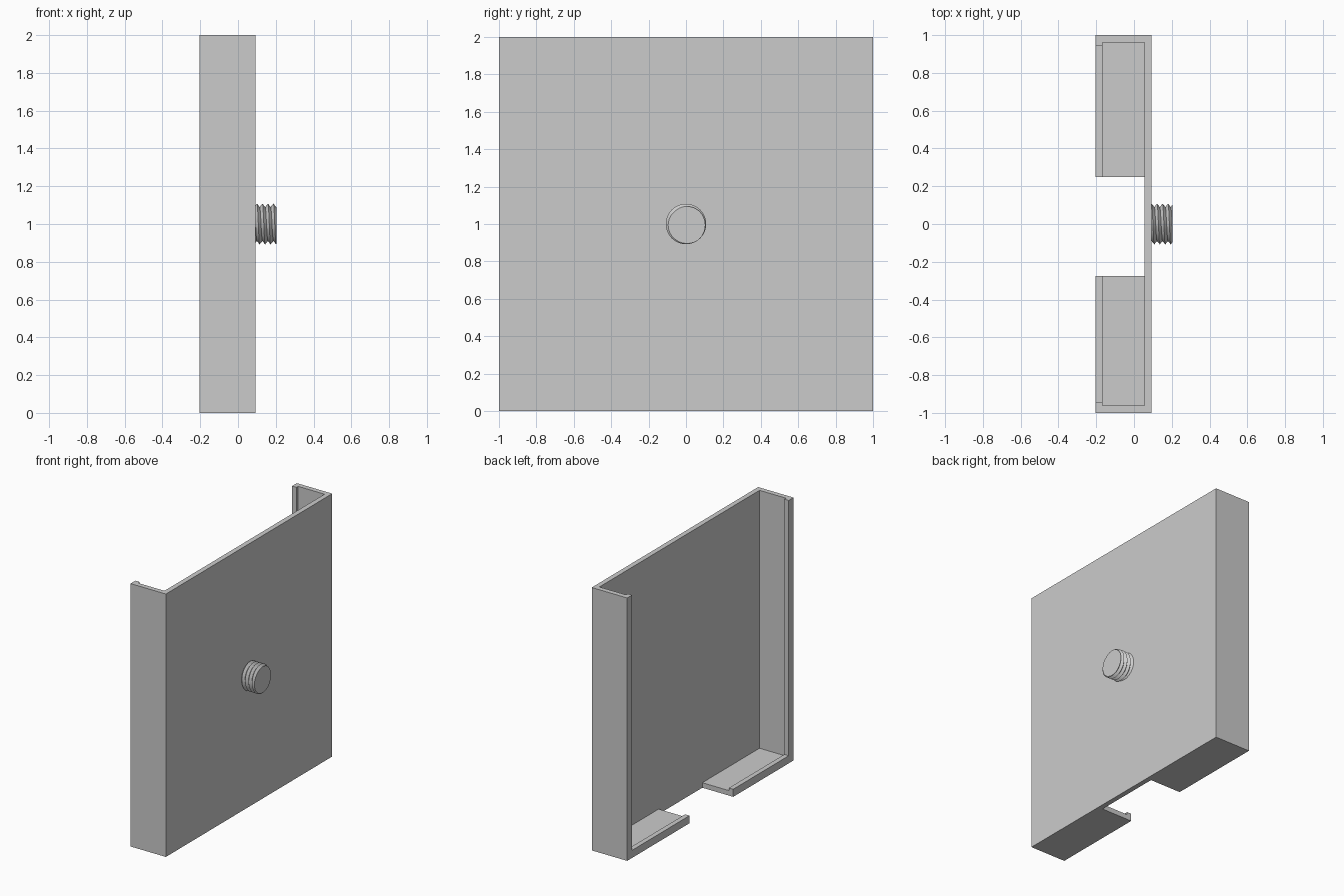
import bpy, bmesh, math
from mathutils import Vector

old = bpy.data.objects.get("Cube")
if old:
    bpy.data.objects.remove(old, do_unlink=True)

# One plain grey for everything
grey = bpy.data.materials.new("light grey")
grey.use_nodes = True
colour = (0.6, 0.6, 0.6, 1)
grey.diffuse_color = colour
grey.node_tree.nodes["Principled BSDF"].inputs["Base Color"].default_value = colour


def add_object(name, bm):
    mesh = bpy.data.meshes.new(name)
    bmesh.ops.recalc_face_normals(bm, faces=bm.faces)
    bm.to_mesh(mesh)
    bm.free()
    mesh.materials.append(grey)
    obj = bpy.data.objects.new(name, mesh)
    bpy.context.collection.objects.link(obj)
    return obj


def box(name, low, high):
    low, high = Vector(low), Vector(high)
    bm = bmesh.new()
    bmesh.ops.create_cube(bm, size=1)
    for v in bm.verts:
        v.co = (low + high) / 2 + v.co * (high - low)
    return add_object(name, bm)


def cut(target, cutter):
    mod = target.modifiers.new("cut", 'BOOLEAN')
    mod.operation = 'DIFFERENCE'
    mod.solver = 'EXACT'
    mod.object = cutter
    bpy.context.view_layer.objects.active = target
    bpy.ops.object.modifier_apply(modifier=mod.name)
    bpy.data.objects.remove(cutter, do_unlink=True)


BACK, LIP, PLATE, FACE, TIP = -0.205, -0.168, 0.055, 0.093, 0.205

# Tray: open top, lipped rim, gap in the bottom wall
tray = box("tray", (BACK, -1, 0), (FACE, 1, 2))
cut(tray, box("cavity", (LIP, -0.962, 0.038), (PLATE, 0.962, 2.2)))
cut(tray, box("rim_opening", (BACK - 0.1, -0.942, 0.058), (LIP + 0.1, 0.942, 2.2)))
cut(tray, box("bottom_gap", (BACK - 0.1, -0.275, -0.1), (PLATE, 0.25, 0.2)))

# Threaded stud: a helical strip of crests and roots, trimmed flat at both ends
SIDES, TURNS, PITCH = 48, 7, 0.029
CREST, ROOT = 0.108, 0.09
bm = bmesh.new()
crests, roots = [], []
for i in range(SIDES * TURNS + 1):
    a = 2 * math.pi * i / SIDES
    x = FACE - 2 * PITCH + PITCH * i / SIDES
    for ring, r, dx in ((crests, CREST, 0), (roots, ROOT, PITCH / 2)):
        ring.append(bm.verts.new((x + dx, r * math.cos(a), 1 + r * math.sin(a))))
for i in range(SIDES * TURNS):
    bm.faces.new((crests[i], roots[i], roots[i + 1], crests[i + 1]))
    j = i + SIDES
    if j < SIDES * TURNS:
        bm.faces.new((roots[i], crests[j], crests[j + 1], roots[i + 1]))
for x, direction in ((FACE, -1), (TIP, 1)):
    bmesh.ops.bisect_plane(bm, geom=bm.verts[:] + bm.edges[:] + bm.faces[:],
                           plane_co=(x, 0, 1), plane_no=(direction, 0, 0), clear_outer=True)
    rim = [e for e in bm.edges if all(abs(v.co.x - x) < 1e-5 for v in e.verts)]
    bmesh.ops.edgeloop_fill(bm, edges=rim)
stud = add_object("threaded_stud", bm)

# Smooth flanks, sharp crests and end
bpy.ops.object.select_all(action='DESELECT')
stud.select_set(True)
bpy.context.view_layer.objects.active = stud
bpy.ops.object.shade_smooth_by_angle(angle=math.radians(30))
